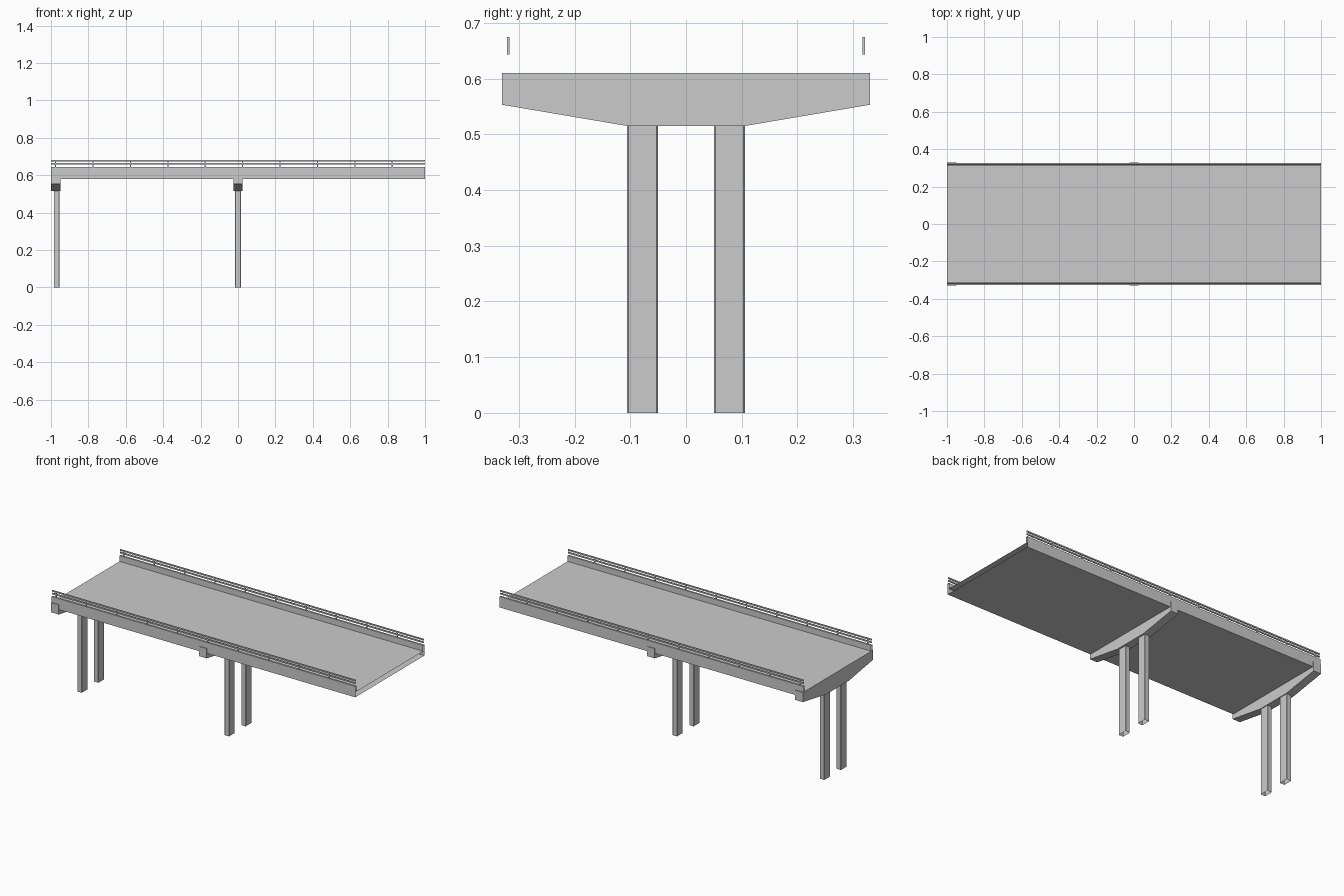
import bpy, bmesh

if "Cube" in bpy.data.objects:
    bpy.data.objects.remove(bpy.data.objects["Cube"])


def make_object(name, bm):
    bmesh.ops.recalc_face_normals(bm, faces=bm.faces)
    me = bpy.data.meshes.new(name)
    bm.to_mesh(me)
    bm.free()
    ob = bpy.data.objects.new(name, me)
    bpy.context.collection.objects.link(ob)
    return ob


def extrude(name, profile, place, a, b, capped=True):
    """Sweep a closed 2D profile from a to b; place maps (u, v, w) to xyz."""
    bm = bmesh.new()
    start = [bm.verts.new(place(u, v, a)) for u, v in profile]
    end = [bm.verts.new(place(u, v, b)) for u, v in profile]
    n = len(profile)
    for i in range(n):
        j = (i + 1) % n
        bm.faces.new((start[i], start[j], end[j], end[i]))
    if capped:
        bm.faces.new(start[::-1])
        bm.faces.new(end)
    return make_object(name, bm)


def along_x(u, v, w):
    return (w, u, v)


def along_z(u, v, w):
    return (u, v, w)


def rect(cu, cv, du, dv):
    return [(cu - du, cv - dv), (cu + du, cv - dv),
            (cu + du, cv + dv), (cu - du, cv + dv)]


def chamfered(cu, cv, du, dv, c):
    return [(cu - du + c, cv - dv), (cu + du - c, cv - dv),
            (cu + du, cv - dv + c), (cu + du, cv + dv - c),
            (cu + du - c, cv + dv), (cu - du + c, cv + dv),
            (cu - du, cv + dv - c), (cu - du, cv - dv + c)]


# Road deck with raised kerbs, open at both ends
half = [(0.325, 0.58), (0.325, 0.645), (0.314, 0.645), (0.314, 0.61)]
deck = half + [(-y, z) for y, z in reversed(half)]
extrude("road_deck", deck, along_x, -1, 1, capped=False)

# Piers: tapered crossbeam on two columns
half = [(0.33, 0.61), (0.33, 0.553), (0.106, 0.515)]
beam = half + [(-y, z) for y, z in reversed(half)]
for pier, x in (("end", -0.975), ("middle", 0.0)):
    extrude(pier + "_crossbeam", beam, along_x, x - 0.025, x + 0.025)
    for side, s in (("front", -1), ("back", 1)):
        extrude(f"{pier}_{side}_column",
                chamfered(x if pier == "middle" else -0.97, s * 0.078, 0.015, 0.0275, 0.002),
                along_z, 0, 0.515, capped=False)

# Guard rails on both kerbs: two long rails and ten posts each
for side, s in (("front", -1), ("back", 1)):
    y = s * 0.319
    for level, z in (("lower", 0.661), ("upper", 0.677)):
        extrude(f"{side}_{level}_rail", rect(y, z, 0.003, 0.004),
                along_x, -1, 1, capped=False)
    for i in range(10):
        extrude(f"{side}_rail_post_{i + 1}",
                rect(-0.975 + 0.2 * i, y, 0.003, 0.0025), along_z, 0.643, 0.675)
